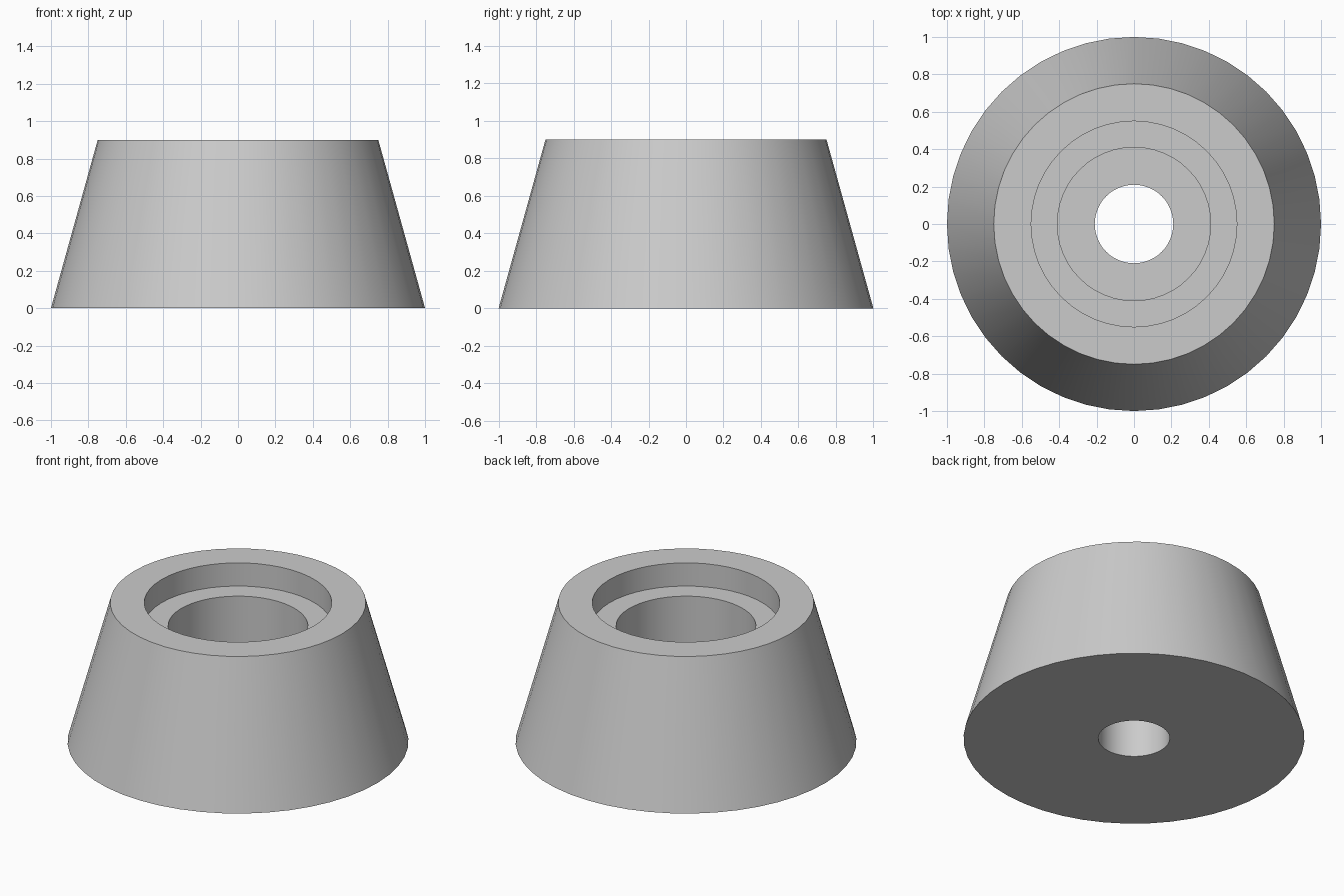
import bpy, bmesh, math

cube = bpy.data.objects.get("Cube")
if cube:
    bpy.data.objects.remove(cube, do_unlink=True)

# Single grey material
grey = bpy.data.materials.new("light_grey")
grey.use_nodes = True
colour = (0.6, 0.6, 0.6, 1.0)
grey.diffuse_color = colour
grey.node_tree.nodes["Principled BSDF"].inputs["Base Color"].default_value = colour


def lathe(name, profile, segments):
    """Revolve a closed (radius, height) profile around the z axis."""
    bm = bmesh.new()
    rings = []
    for i in range(segments):
        a = 2 * math.pi * i / segments
        rings.append([bm.verts.new((r * math.cos(a), r * math.sin(a), z)) for r, z in profile])
    n = len(profile)
    for i in range(segments):
        here, after = rings[i], rings[(i + 1) % segments]
        for j in range(n):
            k = (j + 1) % n
            bm.faces.new((here[j], after[j], after[k], here[k]))
    bmesh.ops.recalc_face_normals(bm, faces=bm.faces)
    mesh = bpy.data.meshes.new(name)
    bm.to_mesh(mesh)
    bm.free()
    obj = bpy.data.objects.new(name, mesh)
    bpy.context.collection.objects.link(obj)
    return obj


# Tapered foot with a stepped recess and a through hole
foot = lathe("tapered_foot", [
    (0.21, 0.0), (1.0, 0.0),      # underside
    (0.75, 0.9), (0.55, 0.9),     # tapered side and top rim
    (0.55, 0.75), (0.41, 0.75),   # shallow recess and ledge
    (0.41, 0.3), (0.21, 0.3),     # screw head bore and its floor
], 48)
foot.data.materials.append(grey)

# Smooth round walls, sharp rims
bpy.ops.object.select_all(action='DESELECT')
foot.select_set(True)
bpy.context.view_layer.objects.active = foot
bpy.ops.object.shade_smooth_by_angle(angle=math.radians(30))
